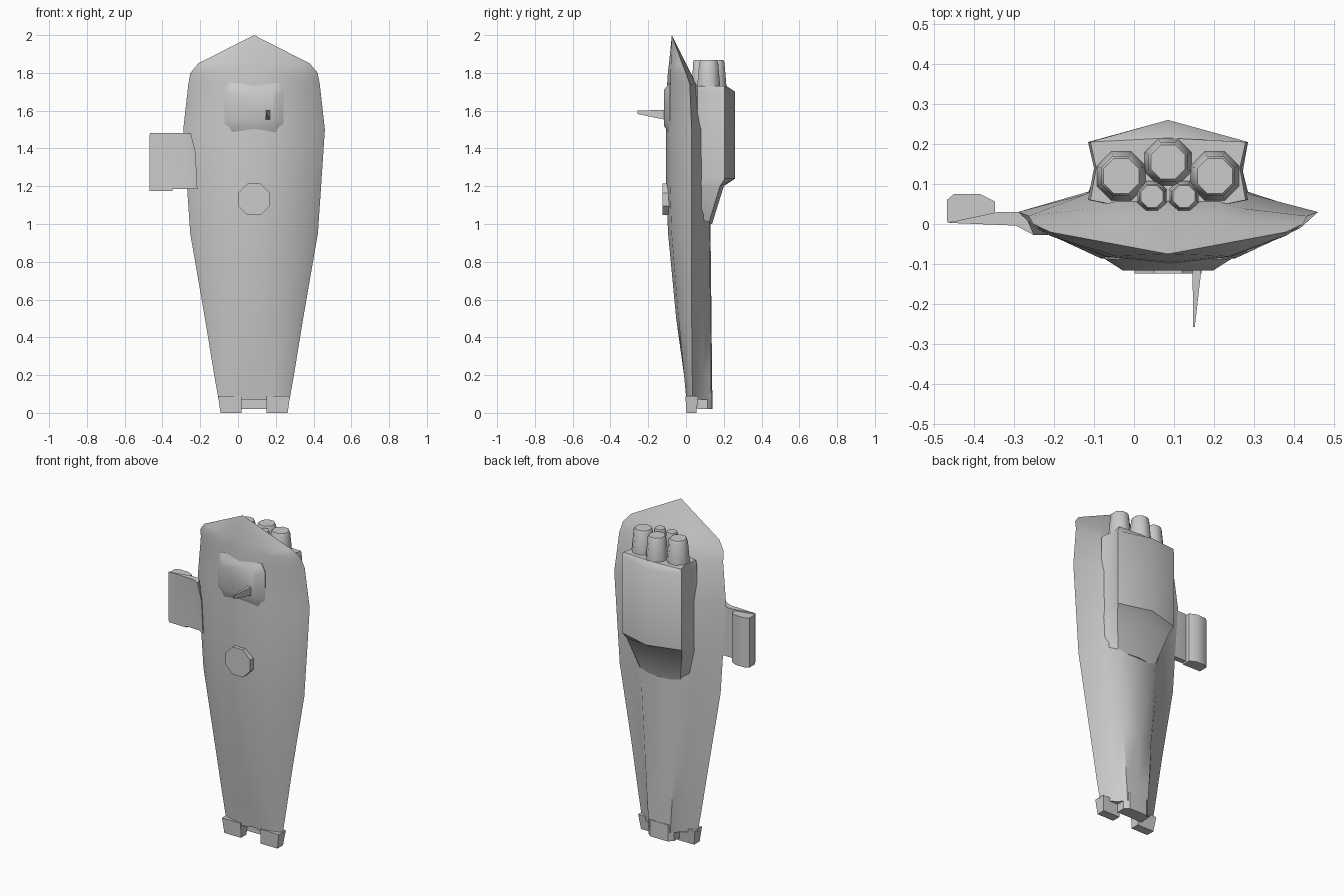
import bpy, bmesh
from math import radians, cos, sin, pi

if "Cube" in bpy.data.objects:
    bpy.data.objects.remove(bpy.data.objects["Cube"])

CX = 0.085  # symmetry line of the hull


def loft(name, rings, angle=40):
    """Skin a list of equal-length closed rings and cap both ends."""
    bm = bmesh.new()
    rows = [[bm.verts.new(p) for p in ring] for ring in rings]
    n = len(rows[0])
    for a, b in zip(rows, rows[1:]):
        for i in range(n):
            j = (i + 1) % n
            bm.faces.new((a[i], a[j], b[j], b[i]))
    bm.faces.new(rows[0])
    bm.faces.new(rows[-1])
    bmesh.ops.remove_doubles(bm, verts=bm.verts, dist=0.0005)
    bmesh.ops.recalc_face_normals(bm, faces=bm.faces)
    me = bpy.data.meshes.new(name)
    bm.to_mesh(me)
    bm.free()
    me.shade_smooth()
    me.set_sharp_from_angle(angle=radians(angle))
    ob = bpy.data.objects.new(name, me)
    bpy.context.collection.objects.link(ob)
    return ob


def mirrored(half, z):
    """Half profile (offset, y), front to back on the centre line -> full ring."""
    other = [(-x, y) for x, y in reversed(half) if x > 0]
    return [(CX + x, y, z) for x, y in half + other]


def octagon(x, y, z, r):
    return [(x + r * cos(k * pi / 4 + pi / 8), y + r * sin(k * pi / 4 + pi / 8), z)
            for k in range(8)]


def rect(x0, x1, y0, y1, z):
    return [(x0, y0, z), (x1, y0, z), (x1, y1, z), (x0, y1, z)]


# Hull: z, half width, front y, edge y, back y, front groove depth
stations = [
    (0.07, 0.188, -0.004, 0.035, 0.137, 0.035),
    (0.20, 0.211, -0.018, 0.033, 0.138, 0.02),
    (0.50, 0.260, -0.052, 0.030, 0.135, 0.0),
    (0.95, 0.338, -0.095, 0.030, 0.130, 0.0),
    (1.20, 0.355, -0.105, 0.030, 0.130, 0.0),
    (1.50, 0.375, -0.106, 0.030, 0.115, 0.0),
    (1.74, 0.348, -0.100, 0.020, 0.055, 0.0),
    (1.80, 0.337, -0.096, 0.000, 0.025, 0.0),
    (1.85, 0.295, -0.090, -0.020, 0.000, 0.0),
]
rings = []
for z, w, f, e, b, g in stations:
    rings.append(mirrored([
        (0, f + g), (0.45 * w, f + 0.15 * (e - f)), (0.88 * w, e - 0.3 * (e - f)),
        (w, e), (0.55 * w, e + 0.52 * (b - e)), (0.38 * w, e + 0.95 * (b - e)), (0, b)], z))
rings.append([(CX, -0.075, 2.0)] * len(rings[0]))
loft("hull", rings)

# Tail feet and the central rear lobe
for side, label in ((-1, "left"), (1, "right")):
    a, b = CX + side * 0.066, CX + side * 0.178
    loft("tail_foot_" + label, [rect(a, b, 0.002, 0.055, 0),
                                rect(a, b + side * 0.012, -0.003, 0.065, 0.09)])
loft("rear_lobe", [mirrored([(0, 0.062), (0.085, 0.062), (0.085, 0.115), (0.06, 0.138), (0, 0.14)], z)
                   for z in (0.02, 0.12)])

# Engine block on the back, fading into the hull below
block = [(0, 0.02), (0.20, 0.06), (0.185, 0.14), (0.20, 0.205), (0, 0.26)]


def block_ring(z, ymax, w=1.0):
    return mirrored([(x * w, min(y, ymax)) for x, y in block], z)


loft("engine_block", [
    mirrored([(0, 0.02), (0.20, 0.05), (0.17, 0.085), (0.13, 0.12), (0, 0.138)], 1.0),
    mirrored([(0, 0.02), (0.205, 0.06), (0.185, 0.12), (0.185, 0.18), (0, 0.20)], 1.2),
    block_ring(1.24, 0.26), block_ring(1.70, 0.26), block_ring(1.73, 0.215, 0.97)])

# Thrusters: three large, two small
for k, (dx, y, r) in enumerate([(0, 0.155, 0.064), (-0.117, 0.12, 0.066), (0.117, 0.12, 0.066),
                                (-0.04, 0.069, 0.041), (0.04, 0.069, 0.041)]):
    x = CX + dx
    loft("thruster_%d" % (k + 1), [octagon(x, y, 1.66, r), octagon(x, y, 1.73, r),
                                   octagon(x, y, 1.855, r * 0.82), octagon(x, y, 1.867, r * 0.72)], 50)


# Bridge on the front: chamfered plate with a rounded face
def bridge_ring(y, s):
    pts = [(-0.12, -0.135), (0.12, -0.135), (0.135, -0.10), (0.157, -0.085),
           (0.157, 0.09), (0.135, 0.132), (-0.135, 0.132), (-0.157, 0.09),
           (-0.157, -0.085), (-0.135, -0.10)]
    return [(CX + px * s, y, 1.615 + pz * s) for px, pz in pts]


loft("bridge", [bridge_ring(-0.05, 1), bridge_ring(-0.088, 1), bridge_ring(-0.116, 0.72)])

# Round turret below the bridge
loft("round_turret", [[(p[0], y, p[1]) for p in octagon(CX, 1.13, 0, 0.09)]
                      for y in (-0.08, -0.124)])

# Forward spike
loft("spike", [[(x, y, z) for x, y, z in ((x0, y, z0), (x1, y, z0), (x1, y, z1), (x0, y, z1))]
               for y, x0, x1, z0, z1 in ((-0.10, 0.146, 0.170, 1.55, 1.605),
                                         (-0.257, 0.148, 0.152, 1.582, 1.6))])

# Side pod and its arm
pod = [(-0.468, 0.006), (-0.468, 0.06), (-0.45, 0.075), (-0.385, 0.075),
       (-0.347, 0.056), (-0.347, 0.003)]
loft("side_pod", [[(x, y, z) for x, y in pod] for z in (1.175, 1.475)], 50)
arm = [(-0.467, 0.003), (-0.34, 0.03), (-0.24, 0.03), (-0.215, -0.028), (-0.26, -0.004)]
loft("pod_arm", [[(x - dx * (x > -0.3), y, z) for x, y in arm]
                 for z, dx in ((1.185, 0), (1.38, 0.01), (1.482, 0.035))])
